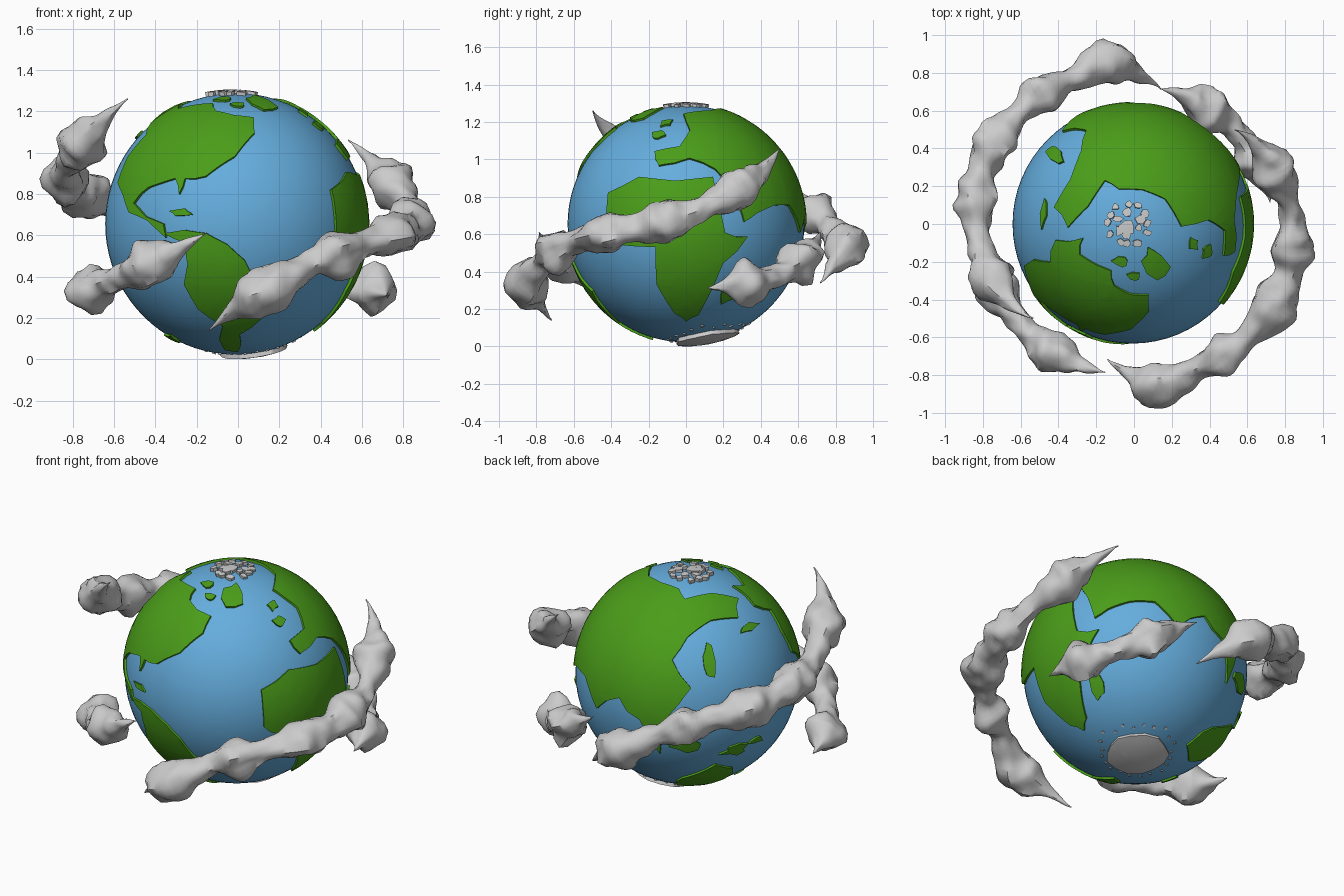
import bpy, bmesh, math, random
from mathutils import Vector, noise

if "Cube" in bpy.data.objects:
    bpy.data.objects.remove(bpy.data.objects["Cube"])

random.seed(4)
CENTRE = Vector((-0.01, 0, 0.655))
R = 0.633


def material(name, colour):
    m = bpy.data.materials.new(name)
    m.diffuse_color = (*colour, 1)
    m.use_nodes = True
    m.node_tree.nodes["Principled BSDF"].inputs["Base Color"].default_value = m.diffuse_color
    return m


def add_object(name, bm, mat=None):
    bmesh.ops.recalc_face_normals(bm, faces=bm.faces)
    me = bpy.data.meshes.new(name)
    bm.to_mesh(me)
    bm.free()
    ob = bpy.data.objects.new(name, me)
    bpy.context.collection.objects.link(ob)
    if mat:
        me.materials.append(mat)
    bpy.context.view_layer.objects.active = ob
    ob.select_set(True)
    bpy.ops.object.shade_smooth_by_angle(angle=math.radians(50))
    ob.select_set(False)


def direction(lon, lat):
    # lon 0 faces front, 90 faces right
    a, b = math.radians(lon), math.radians(lat)
    return Vector((math.sin(a) * math.cos(b), -math.cos(a) * math.cos(b), math.sin(b)))


def ragged(dirs, amount=0.12):
    """Add a jittered midpoint to every long stretch of coast."""
    out = []
    for a, b in zip(dirs, dirs[1:] + dirs[:1]):
        out.append(a)
        gap = a.angle(b)
        if gap > 0.12:
            across = a.cross(b).normalized()
            out.append(((a + b).normalized() + across * gap * random.uniform(-amount, amount)).normalized())
    return out


def add_patch(bm_out, dirs, height, step=0.09):
    """Raised plate on the globe whose outline is a ring of directions."""
    c = sum(dirs, Vector()).normalized()
    u = c.orthogonal().normalized()
    v = c.cross(u)
    bm = bmesh.new()
    ring = []
    for d in dirs:                                   # flatten around the middle
        t = Vector((d.dot(u), d.dot(v), 0)).normalized() * c.angle(d)
        ring.append(bm.verts.new(t))
    bm.faces.new(ring)
    bmesh.ops.triangulate(bm, faces=bm.faces[:])
    n = int(max(w.co.length for w in ring) / step) + 1
    for axis in (Vector((1, 0, 0)), Vector((0, 1, 0))):
        for i in range(-n, n + 1):
            bmesh.ops.bisect_plane(bm, geom=bm.verts[:] + bm.edges[:] + bm.faces[:],
                                   plane_co=axis * (i * step + 0.003), plane_no=axis)
    for w in bm.verts:                               # wrap back onto the globe
        ang = w.co.length
        t = w.co.normalized() if ang > 1e-6 else Vector()
        w.co = CENTRE + (c * math.cos(ang) + (u * t.x + v * t.y) * math.sin(ang)) * (R + height)
    rim = [e for e in bm.edges if e.is_boundary]
    for w in bmesh.ops.extrude_edge_only(bm, edges=rim)["geom"]:
        if isinstance(w, bmesh.types.BMVert):
            w.co = CENTRE + (w.co - CENTRE).normalized() * (R - 0.012)
    tmp = bpy.data.meshes.new("tmp")
    bm.to_mesh(tmp)
    bm.free()
    bm_out.from_mesh(tmp)
    bpy.data.meshes.remove(tmp)


def blob(lon, lat, half_w, half_h, n=9, rough=0.4):
    """Ragged oval ring of directions, half sizes in degrees."""
    c = direction(lon, lat)
    east = Vector((0, 0, 1)).cross(c).normalized()
    north = c.cross(east)
    w, h = math.tan(math.radians(half_w)), math.tan(math.radians(half_h))
    ring = []
    for i in range(n):
        a = 2 * math.pi * i / n
        k = random.uniform(1 - rough, 1 + rough)
        ring.append((c + (east * math.cos(a) * w + north * math.sin(a) * h) * k).normalized())
    return ring


def land(name, *outline):
    bm = bmesh.new()
    add_patch(bm, ragged([direction(*p) for p in outline]), 0.013)
    add_object(name, bm, green)


# ocean globe
bm = bmesh.new()
bmesh.ops.create_uvsphere(bm, u_segments=64, v_segments=40, radius=R)
bmesh.ops.translate(bm, verts=bm.verts, vec=CENTRE)
add_object("ocean_globe", bm, material("ocean_blue", (0.13, 0.42, 0.73)))

# large land masses, corner points as longitude and latitude
green = material("land_green", (0.07, 0.34, 0.01))
land("north_west_land", (-78, 50), (-74, 65), (-60, 60), (-24, 65), (-16, 58), (13, 53),
     (11, 43), (-14, 21), (-24, 20), (-26, 13), (-29, 20), (-43, 16), (-51, 9), (-33, 0),
     (-32, -6), (-54, 5), (-69, 18), (-65, 42))
land("south_west_land", (-33, -4), (-13, -4), (4, -16), (20, -34), (16, -45), (3, -56),
     (3, -74), (-15, -71), (-9, -50), (-26, -27), (-23, -8))
land("southern_land", (65, 23), (48, 15), (49, -5), (56, -10), (75, -11), (82, -48),
     (90, -54), (99, -49), (109, -19), (121, -6), (109, -4), (104, 23))
land("great_eastern_land", (75, 29), (71, 37), (86, 40), (93, 51), (87, 66), (127, 70),
     (201, 72), (212, 65), (273, 58), (258, 49), (215, 43), (206, 31), (217, 17), (204, 0),
     (200, -22), (190, -2), (178, 7), (162, -4), (150, 9), (126, 5), (119, 1), (106, 27),
     (92, 33))

# islands
bm = bmesh.new()
for spot in ((227, -48, 18, 13), (31, 69, 5, 8), (-15, 71, 4, 2), (3, 64, 3, 3), (70, 48, 3, 4),
             (72, 58, 3, 3), (262, 42, 7, 2), (227, 30, 3, 10), (-24, 5, 5, 1.3),
             (116, -34, 3, 7), (213, -15, 7, 4), (242, -22, 7, 3), (256, -19, 4, 2),
             (-75, -60, 5, 3)):
    add_patch(bm, blob(*spot), 0.011)
add_object("islands", bm, green)

# southern ice sheet with a ring of crumbs
bm = bmesh.new()
add_patch(bm, blob(143, -77, 16, 14, 14, 0.08), 0.022)
d = direction(143, -77)
e = d.orthogonal().normalized()
for i in range(22):
    a = 2 * math.pi * i / 22
    p = d + (e * math.cos(a) + d.cross(e) * math.sin(a)) * random.uniform(0.31, 0.4)
    lon = math.degrees(math.atan2(p.x, -p.y))
    add_patch(bm, blob(lon, math.degrees(math.asin(p.normalized().z)), 0.8, 0.8, 5), 0.006)
add_object("south_ice", bm)

# northern ice floes in rings
bm = bmesh.new()
for count, dist, size in ((1, 1, 3.6), (6, 5.5, 2.2), (12, 9.7, 1.7)):
    for i in range(count):
        lon = i * 360 / count + random.uniform(-9, 9)
        add_patch(bm, blob(lon, 90 - dist - random.uniform(-0.8, 0.8), size, size, 6), 0.018)
bmesh.ops.translate(bm, verts=bm.verts, vec=(-0.02, 0, 0))
add_object("north_ice", bm)


# clouds: lumpy tubes on a descending arc, tapered at the ends, fat at the puffs
def cloud(name, lon0, lon1, z0, z1, bow, wave, dist, bulge, puffs, end, rings=96, sides=16):
    line = []
    for i in range(rings + 1):
        t = i / rings
        out = dist + bulge * (math.sin(math.pi * t) ** 0.7 + 0.5 * math.exp(-((t - 0.86) / 0.07) ** 2))
        p = direction(lon0 + (lon1 - lon0) * t, 0) * out
        p.z = z0 + (z1 - z0) * t - bow * math.sin(math.pi * t) - wave * math.sin(2 * math.pi * t)
        r = 0.057 + sum(0.057 * math.exp(-((t - c) / w) ** 2) for c, w in puffs)
        r *= min(1, t * end, (1 - t) * end + 0.02)
        line.append((p, max(r, 0.003)))
    bm = bmesh.new()
    loops = []
    for i, (p, r) in enumerate(line):
        tan = (line[min(i + 1, rings)][0] - line[max(i - 1, 0)][0]).normalized()
        side = tan.cross(Vector((0, 0, 1))).normalized()
        up = side.cross(tan)
        loop = []
        for j in range(sides):
            a = 2 * math.pi * j / sides
            n = side * math.cos(a) + up * math.sin(a)
            lump = 1 + 0.38 * noise.noise((p + n * 0.1) * 11)
            loop.append(bm.verts.new(p + n * r * lump))
        loops.append(loop)
    for r0, r1 in zip(loops, loops[1:]):
        for j in range(sides):
            k = (j + 1) % sides
            bm.faces.new((r0[j], r0[k], r1[k], r1[j]))
    bm.faces.new(loops[0])
    bm.faces.new(loops[-1])
    add_object(name, bm)


for side, turn, drop, shrink in (("left", 0, 0, 1), ("right", 180, 0.2, 1)):
    cloud("upper_cloud_" + side, turn - 47, turn - 191, 1.26 - drop, 0.34 - drop, 0, 0.085,
          0.73, 0.125, ((0.16, 0.05), (0.36, 0.05), (0.51, 0.06), (0.68, 0.04), (0.86, 0.06)), 9)
    cloud("lower_cloud_" + side, turn - 11, turn - 81, 0.61, 0.31, 0.07, 0,
          0.8 if side == "left" else 0.73, 0, ((0.32, 0.1), (0.76, 0.12)), 5)
